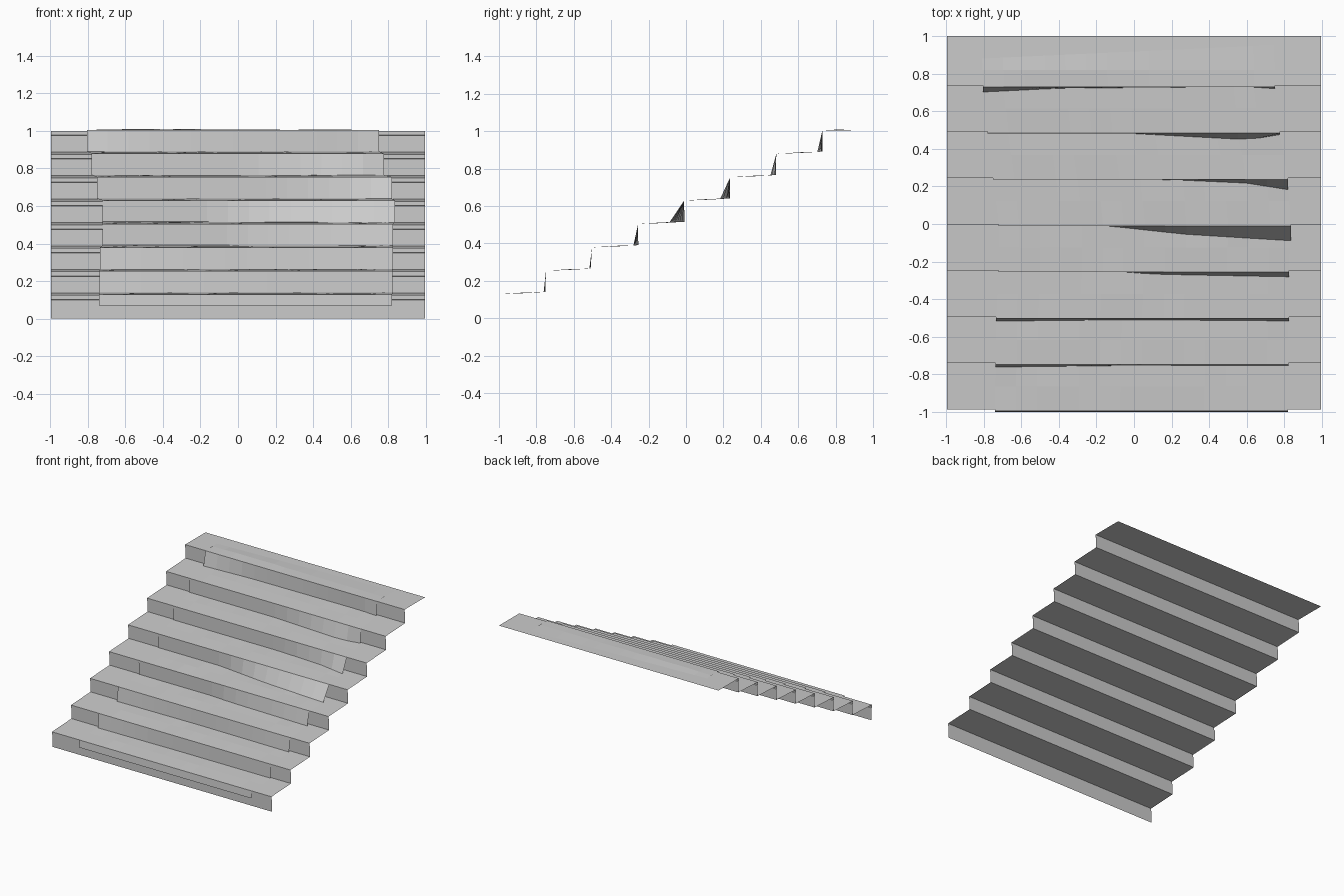
import bpy, random

if "Cube" in bpy.data.objects:
    bpy.data.objects.remove(bpy.data.objects["Cube"])
random.seed(4)

STEPS, RISE, RUN = 8, 0.125, 0.2463
FRONT, HALF = -0.987, 0.995
SLOPE = 0.012          # treads climb slightly toward the riser behind


def sheet(name, rows):
    """Skin a list of equal-length point rows into a flat-shaded surface."""
    n = len(rows[0])
    verts = [p for row in rows for p in row]
    faces = [(r * n + c, r * n + c + 1, (r + 1) * n + c + 1, (r + 1) * n + c)
             for r in range(len(rows) - 1) for c in range(n - 1)]
    me = bpy.data.meshes.new(name)
    me.from_pydata(verts, [], faces)
    ob = bpy.data.objects.new(name, me)
    bpy.context.collection.objects.link(ob)
    return ob


def lerp_table(table, t):
    """Piecewise linear lookup."""
    if t <= table[0][0]:
        return table[0][1]
    for (a, va), (b, vb) in zip(table, table[1:]):
        if t <= b:
            return va + (vb - va) * (t - a) / (b - a)
    return table[-1][1]


# Staircase: one stepped profile with a small nosing on every tread
profile = []
for k in range(STEPS):
    y, top = FRONT + k * RUN, (k + 1) * RISE
    foot = 0 if k == 0 else k * RISE + SLOPE
    profile += [(y + 0.006, foot), (y + 0.006, top - 0.025),
                (y, top - 0.022), (y, top)]
profile.append((1.0, 1.0))
sheet("staircase", [[(-HALF, y, z), (HALF, y, z)] for y, z in profile])

# Carpet runner: side edges wander as it climbs
left = [(-1, -0.74), (-0.5, -0.735), (-0.25, -0.72), (0, -0.72),
        (0.24, -0.75), (0.49, -0.78), (0.735, -0.805), (1, -0.81)]
right = [(-1, 0.82), (-0.25, 0.825), (0, 0.835), (0.24, 0.82),
         (0.49, 0.775), (0.735, 0.75), (1, 0.74)]

# How far the cloth bulges forward at the foot of each riser, along x
bulge = {
    1: [(-0.8, 0.014), (0, 0.005), (0.8, 0.004)],
    2: [(-0.8, 0.016), (0, 0.008), (0.8, 0.014)],
    3: [(-0.05, 0.0), (0.1, 0.012), (0.83, 0.026)],
    4: [(-0.15, 0.0), (0.26, 0.045), (0.83, 0.08)],
    5: [(0.2, 0.002), (0.6, 0.02), (0.82, 0.055)],
    6: [(0.0, 0.003), (0.6, 0.035), (0.68, 0.025), (0.77, 0.008)],
    7: [(-0.8, 0.028), (-0.4, 0.008), (0.6, 0.0), (0.75, 0.01)],
}
COLS = 14


def carpet_row(y, z, push=None, rumple=0.0, skew=0.0):
    x0, x1 = lerp_table(left, y), lerp_table(right, y)
    row = []
    for c in range(COLS + 1):
        t = c / COLS
        x = x0 + (x1 - x0) * t
        d = lerp_table(push, x) if push else 0
        inner = rumple if 0 < c < COLS else 0
        row.append((x, y - d + skew * t, z - d * SLOPE / RUN
                    + random.uniform(0, inner)))
    return row


rows = [carpet_row(-1.0, 0.07)]
for k in range(STEPS):
    y, top = FRONT + k * RUN, (k + 1) * RISE
    rows.append(carpet_row(y - 0.008, top + 0.004))
    if k < STEPS - 1:
        rows.append(carpet_row(y + RUN * 0.5, top + SLOPE / 2 + 0.003, None, 0.004))
        rows.append(carpet_row(y + RUN - 0.007, top + SLOPE + 0.004, bulge[k + 1]))
    else:
        rows.append(carpet_row(0.82, top + 0.005, None, 0.005))
        rows.append(carpet_row(0.88, top + 0.003, None, 0, 0.072))
sheet("carpet_runner", rows)
